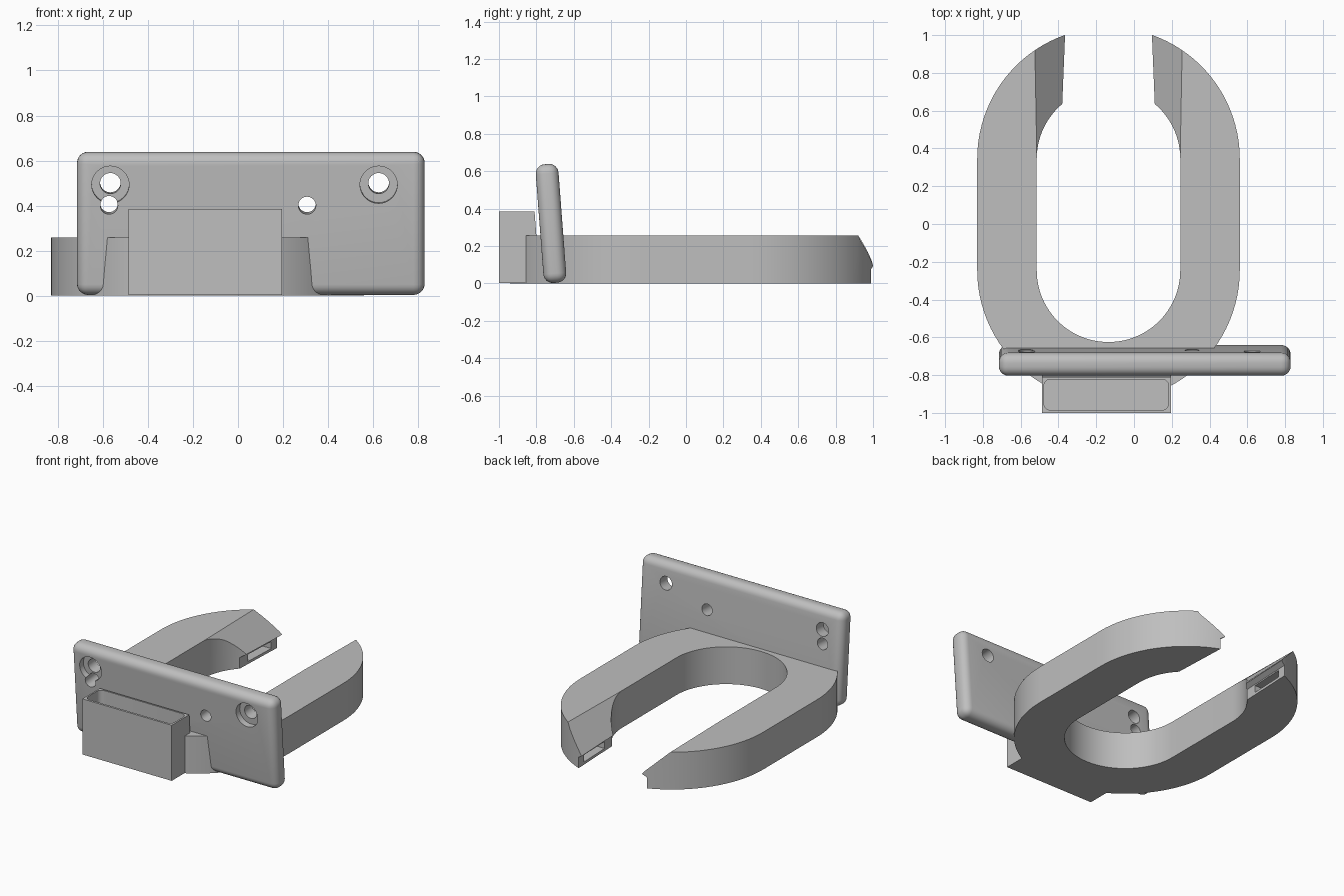
import bpy
import bmesh
from math import cos, sin, pi
from mathutils import Matrix, Vector

if "Cube" in bpy.data.objects:
    bpy.data.objects.remove(bpy.data.objects["Cube"], do_unlink=True)

grey = bpy.data.materials.new("plain_grey")
grey.use_nodes = True
grey.diffuse_color = (0.52, 0.52, 0.52, 1)
grey.node_tree.nodes["Principled BSDF"].inputs["Base Color"].default_value = (0.52, 0.52, 0.52, 1)

CX = -0.135            # centre line of the cradle
FRONT, BACK = -0.245, 0.345   # arc centres of the cradle


def add_object(name, bm):
    bmesh.ops.recalc_face_normals(bm, faces=bm.faces)
    mesh = bpy.data.meshes.new(name)
    bm.to_mesh(mesh)
    bm.free()
    mesh.materials.append(grey)
    obj = bpy.data.objects.new(name, mesh)
    bpy.context.collection.objects.link(obj)
    return obj


def loft(name, start, end):
    """Solid between two matching outlines."""
    bm = bmesh.new()
    a = [bm.verts.new(p) for p in start]
    b = [bm.verts.new(p) for p in end]
    bm.faces.new(a)
    bm.faces.new(b)
    for i in range(len(a)):
        j = (i + 1) % len(a)
        bm.faces.new((a[i], a[j], b[j], b[i]))
    return add_object(name, bm)


def prism(name, outline, z0, z1):
    return loft(name, [(x, y, z0) for x, y in outline], [(x, y, z1) for x, y in outline])


def block(name, low, high):
    outline = [(low[0], low[1]), (high[0], low[1]), (high[0], high[1]), (low[0], high[1])]
    return prism(name, outline, low[2], high[2])


def arc(x, y, r, start, sweep, steps):
    return [(x + r * cos(start + sweep * i / steps), y + r * sin(start + sweep * i / steps))
            for i in range(steps + 1)]


def stadium(r):
    return arc(CX, BACK, r, 0, pi, 48) + arc(CX, FRONT, r, pi, pi, 48)


def rounded_rect(x0, x1, y0, y1, r):
    corners = [(x1 - r, y1 - r), (x0 + r, y1 - r), (x0 + r, y0 + r), (x1 - r, y0 + r)]
    return [p for i, (x, y) in enumerate(corners) for p in arc(x, y, r, i * pi / 2, pi / 2, 6)]


def apply(obj, mod):
    bpy.context.view_layer.objects.active = obj
    bpy.ops.object.modifier_apply(modifier=mod.name)


def cut(obj, cutter, keep=False):
    mod = obj.modifiers.new("cut", "BOOLEAN")
    mod.operation = "DIFFERENCE"
    mod.solver = "EXACT"
    mod.object = cutter
    apply(obj, mod)
    if not keep:
        bpy.data.objects.remove(cutter, do_unlink=True)


def gap_section(y):
    """Cross-section of the opening: straight mouth, small lip, sloping lead-in."""
    lip = 0.271 - 0.041 * y
    crease = 0.373 + 0.0182 * y
    side = [(lip + 0.03, -0.1), (lip + 0.03, 0.075), (lip, 0.095), (crease, 0.257),
            (2 * crease - lip, 0.419)]
    points = side + [(-u, z) for u, z in reversed(side)]
    return [(CX + u, y, z) for u, z in points]


# Open cradle ring
cradle = prism("cradle_ring", stadium(0.695), 0, 0.257)
cut(cradle, prism("inner_cutter", stadium(0.38), -0.1, 0.4))
cut(cradle, loft("gap_cutter", gap_section(0.3), gap_section(1.1)))
# Slots in the two arm ends
cut(cradle, block("slot_cutter", (CX - 0.34, 0.69, 0.018), (CX + 0.34, 0.93, 0.066)))

# Front box with a deep pocket
profile = [(-1, 0.002), (-1, 0.385), (-0.81, 0.385), (-0.78, 0.002)]
box = loft("front_box", [(-0.487, y, z) for y, z in profile], [(0.195, y, z) for y, z in profile])
pocket = prism("pocket_cutter", rounded_rect(-0.477, 0.183, -0.985, -0.822, 0.035), 0.03, 0.6)
cut(box, pocket, keep=True)
cut(cradle, pocket)

# Tilted mounting plate with rounded edges
tilt = Matrix.Translation((0.057, -0.722, 0.321)) @ Matrix.Rotation(0.076, 4, "X")
bm = bmesh.new()
bmesh.ops.create_cube(bm, size=1)
bmesh.ops.scale(bm, vec=(1.545, 0.122, 0.636), verts=bm.verts)
bmesh.ops.bevel(bm, geom=bm.edges[:], offset=0.05, segments=6, profile=0.5, affect="EDGES")
bm.transform(tilt)
plate = add_object("mounting_plate", bm)


def drill(x, z, radius, y0, y1):
    """Round hole square to the plate, between two depths."""
    cx, cz = x - 0.057, (z - 0.321) / cos(0.076)
    ring = arc(cx, cz, radius, 0, 2 * pi, 32)[:-1]
    cut(plate, loft("drill", [tilt @ Vector((u, y0, w)) for u, w in ring],
                    [tilt @ Vector((u, y1, w)) for u, w in ring]))


# Screw holes with counterbores, then the small holes
for x in (-0.567, 0.625):
    drill(x, 0.497, 0.083, -0.2, -0.02)
    drill(x, 0.5, 0.046, -0.2, 0.2)
for x in (-0.573, 0.307):
    drill(x, 0.405, 0.039, -0.2, 0.2)

# Smooth curves, crisp edges
bpy.ops.object.select_all(action="DESELECT")
for obj in (cradle, box, plate):
    obj.select_set(True)
bpy.context.view_layer.objects.active = cradle
bpy.ops.object.shade_smooth_by_angle(angle=pi / 6)
